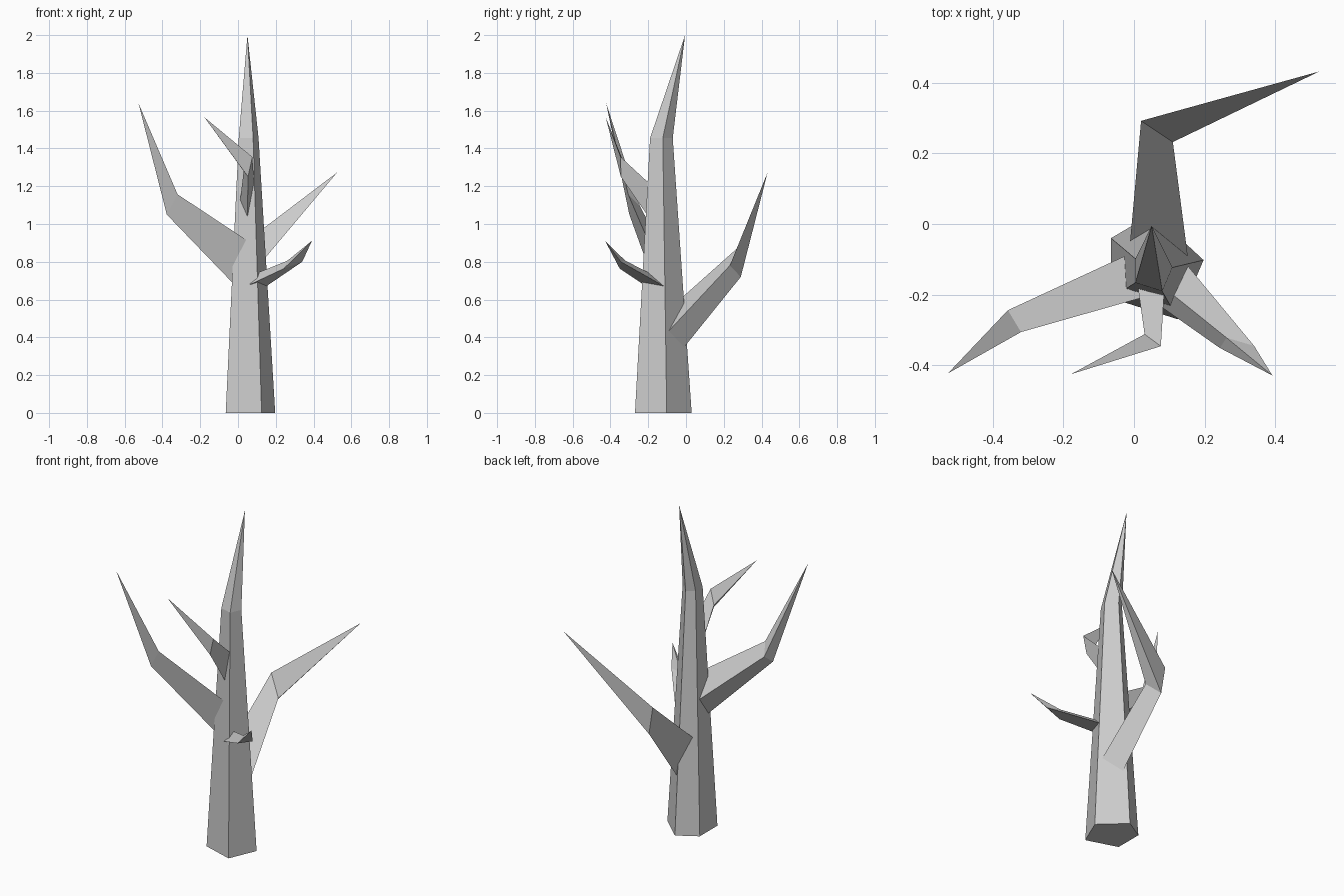
import bpy, bmesh
from mathutils import Vector

cube = bpy.data.objects.get("Cube")
if cube:
    bpy.data.objects.remove(cube)

bark = bpy.data.materials.new("grey_bark")
bark.use_nodes = True
bark.diffuse_color = (0.6, 0.6, 0.6, 1)
bark.node_tree.nodes["Principled BSDF"].inputs["Base Color"].default_value = (0.6, 0.6, 0.6, 1)


def spike(name, rings, tip):
    """Skin a stack of matching rings, cap the root and close at a pointed tip."""
    bm = bmesh.new()
    loops = [[bm.verts.new(p) for p in ring] for ring in rings]
    end = bm.verts.new(tip)
    n = len(loops[0])
    bm.faces.new(loops[0])
    for i in range(n):
        j = (i + 1) % n
        for a, b in zip(loops, loops[1:]):
            bm.faces.new((a[i], a[j], b[j], b[i]))
        bm.faces.new((loops[-1][i], loops[-1][j], end))
    bmesh.ops.recalc_face_normals(bm, faces=bm.faces)
    mesh = bpy.data.meshes.new(name)
    bm.to_mesh(mesh)
    bm.free()
    mesh.materials.append(bark)
    obj = bpy.data.objects.new(name, mesh)
    bpy.context.collection.objects.link(obj)


def branch(name, root, elbow, tip, sink=0.08):
    """Three-sided bent branch whose root is pushed a little into the trunk."""
    root = [Vector(r) + (Vector(r) - Vector(e)) * sink for r, e in zip(root, elbow)]
    spike(name, [root, elbow], tip)


# Five-sided trunk: tapers about its axis, then bends to a point
base = [Vector(p) for p in ((.125, -.27, 0), (.197, -.102, 0), (.054, .03, 0),
                            (-.065, -.04, 0), (-.065, -.21, 0))]
axis = Vector((.05, -.137, 0))
shoulder = [axis + (p - axis) * 0.4 + Vector((0, 0, 1.455)) for p in base]
spike("trunk", [base, shoulder], (.05, -.005, 2))

# Bent branches
branch("right_branch",
       [(.053, -.2, .91), (-.02, -.088, .8), (-.03, -.17, .69)],
       [(-.32, -.306, 1.157), (-.357, -.244, 1.095), (-.377, -.3, 1.05)],
       (-.527, -.423, 1.64))
branch("back_branch",
       [(-.011, -.05, .585), (.152, -.09, .435), (.07, 0, .36)],
       [(.02, .292, .89), (.11, .232, .78), (.047, .29, .72)],
       (.525, .432, 1.273))
branch("upper_front_branch",
       [(.012, -.185, 1.13), (.085, -.2, 1.22), (.05, -.2, 1.04)],
       [(.03, -.312, 1.28), (.076, -.346, 1.355), (.053, -.345, 1.25)],
       (-.178, -.425, 1.565))
branch("lower_left_branch",
       [(.155, -.122, .674), (.075, -.233, .685), (.105, -.196, .742)],
       [(.34, -.345, .8), (.243, -.351, .764), (.262, -.322, .806)],
       (.392, -.429, .912))
